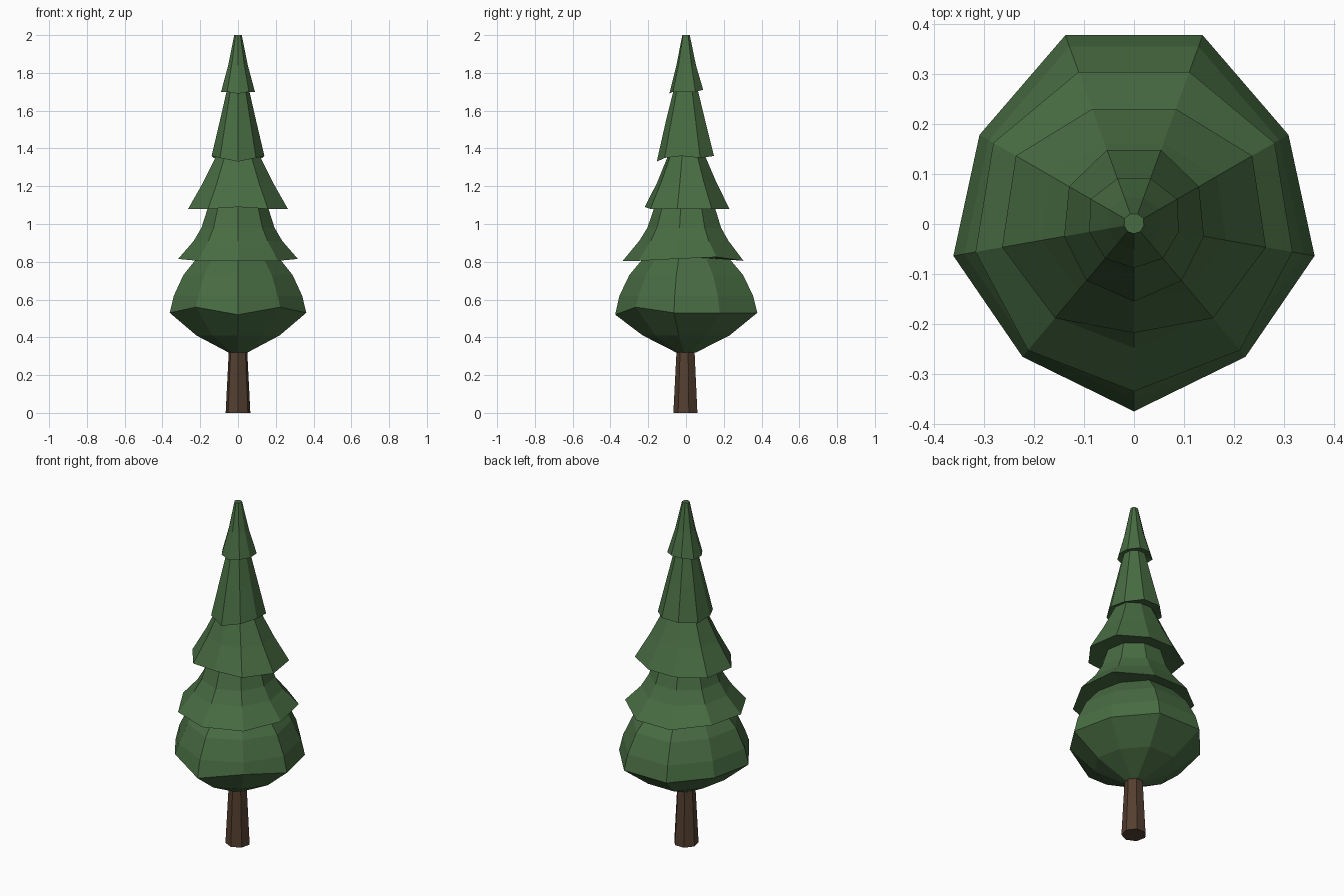
import bpy, bmesh
from math import sin, cos, radians, pi

if "Cube" in bpy.data.objects:
    bpy.data.objects.remove(bpy.data.objects["Cube"])


def material(name, color):
    m = bpy.data.materials.new(name)
    m.diffuse_color = (*color, 1)
    m.use_nodes = True
    m.node_tree.nodes["Principled BSDF"].inputs["Base Color"].default_value = m.diffuse_color
    return m


def loft(name, rings, mat):
    """Skin a stack of closed point rings and cap both ends."""
    bm = bmesh.new()
    loops = [[bm.verts.new(p) for p in ring] for ring in rings]
    n = len(loops[0])
    for a, b in zip(loops, loops[1:]):
        for i in range(n):
            j = (i + 1) % n
            bm.faces.new((a[i], a[j], b[j], b[i]))
    bm.faces.new(loops[0][::-1])
    bm.faces.new(loops[-1])
    bmesh.ops.recalc_face_normals(bm, faces=bm.faces[:])
    me = bpy.data.meshes.new(name)
    bm.to_mesh(me)
    bm.free()
    me.materials.append(mat)
    ob = bpy.data.objects.new(name, me)
    bpy.context.collection.objects.link(ob)
    return ob


green = material("needles", (0.065, 0.15, 0.055))
brown = material("bark", (0.09, 0.05, 0.03))

# Each tier: rim radius and rim lift from front to back (mirrored in x),
# then a profile of (height, fraction of rim radius); the rim has fraction 1
tiers = [
    ([.375, .347, .367, .357, .402], [-.01, .03, 0, 0, 0],
     [(.32, .14), (.41, .61), (.53, 1), (.62, .94), (.73, .80), (.82, .60)]),
    ([.335, .33, .322, .325, .324], [0, 0, .01, .02, 0],
     [(.805, 1), (.91, .74), (.98, .61), (1.09, .50)]),
    ([.218, .246, .268, .273, .245], [.01, 0, 0, 0, 0],
     [(1.08, 1), (1.22, .70), (1.365, .43)]),
    ([.155, .148, .142, .15, .158], [-.02, 0, .01, 0, .01],
     [(1.35, 1), (1.55, .68), (1.71, .42)]),
    ([.088, .09, .091, .1, .097], [-.01, 0, 0, 0, .01],
     [(1.70, 1), (1.84, .58), (2.0, .22)]),
]

# Foliage: nine-sided continuous skin
rings = []
for radii, lift, profile in tiers:
    for z, f in profile:
        ring = []
        for i in range(9):
            k = min(i, 9 - i)
            a = radians(-90 + 40 * i)
            r = radii[k] * f
            ring.append((r * cos(a), r * sin(a), z + (lift[k] if f == 1 else 0)))
        rings.append(ring)
loft("foliage", rings, green)

# Trunk: tapered seven-sided post
rings = [[(r * cos(2 * pi * i / 7 - pi / 2), r * sin(2 * pi * i / 7 - pi / 2), z)
          for i in range(7)] for z, r in ((0, .067), (.33, .05))]
loft("trunk", rings, brown)
